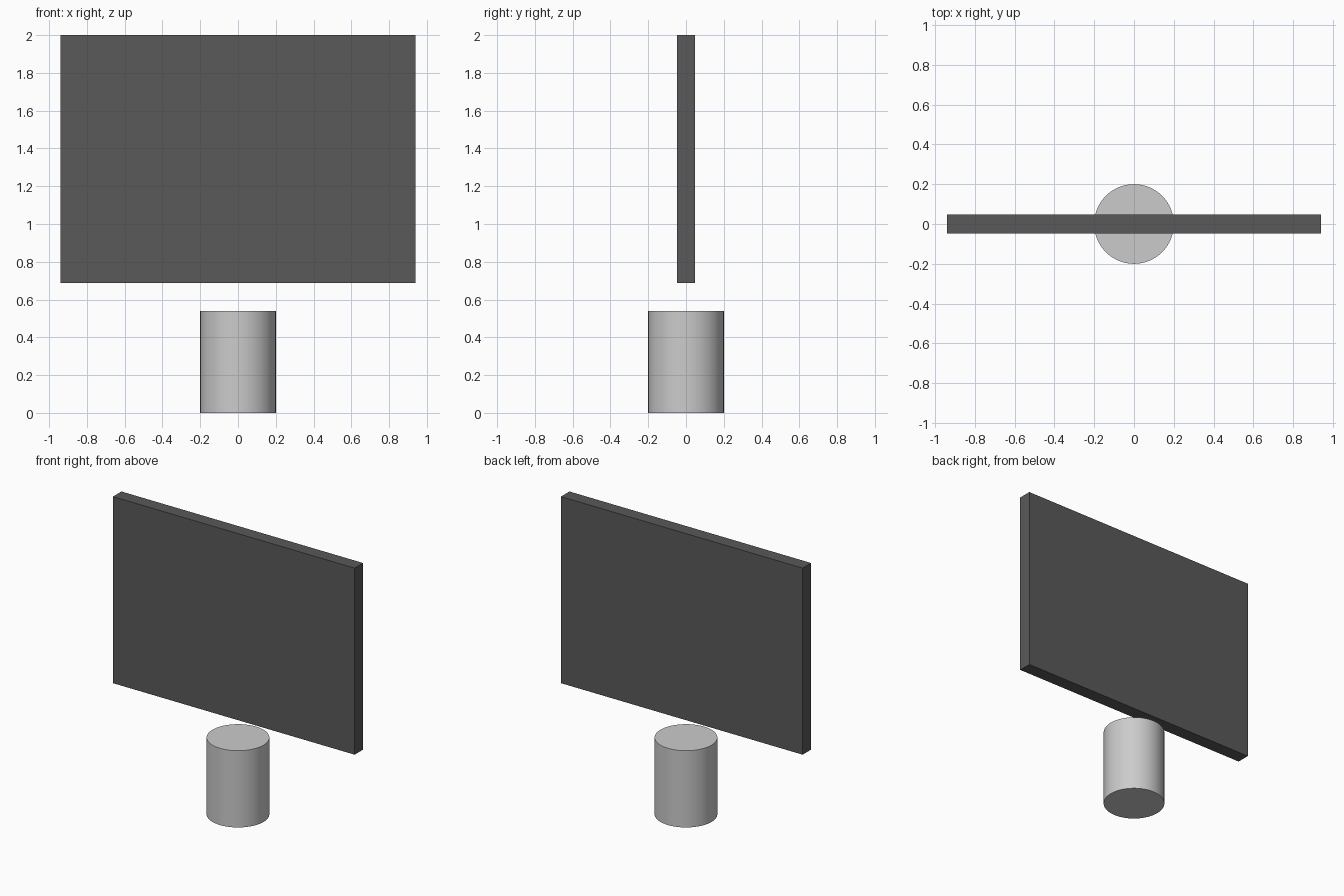
import bpy

if "Cube" in bpy.data.objects:
    bpy.data.objects.remove(bpy.data.objects["Cube"])

# dark finish for the panel
dark = bpy.data.materials.new("dark_grey")
dark.diffuse_color = (0.1, 0.1, 0.1, 1)
dark.use_nodes = True
dark.node_tree.nodes["Principled BSDF"].inputs["Base Color"].default_value = dark.diffuse_color


def smooth(obj):
    bpy.ops.object.select_all(action='DESELECT')
    obj.select_set(True)
    bpy.context.view_layer.objects.active = obj
    bpy.ops.object.shade_smooth_by_angle(angle=0.6)


# round pedestal
bpy.ops.mesh.primitive_cylinder_add(vertices=64, radius=0.2, depth=0.54, location=(0, 0, 0.27))
pedestal = bpy.context.object
pedestal.name = "pedestal"
smooth(pedestal)

# thin floating panel
bpy.ops.mesh.primitive_cube_add(size=1, location=(0, 0, 1.344))
panel = bpy.context.object
panel.name = "panel"
panel.scale = (1.88, 0.094, 1.312)
bpy.ops.object.transform_apply(location=False, rotation=False, scale=True)
panel.data.materials.append(dark)
smooth(panel)
